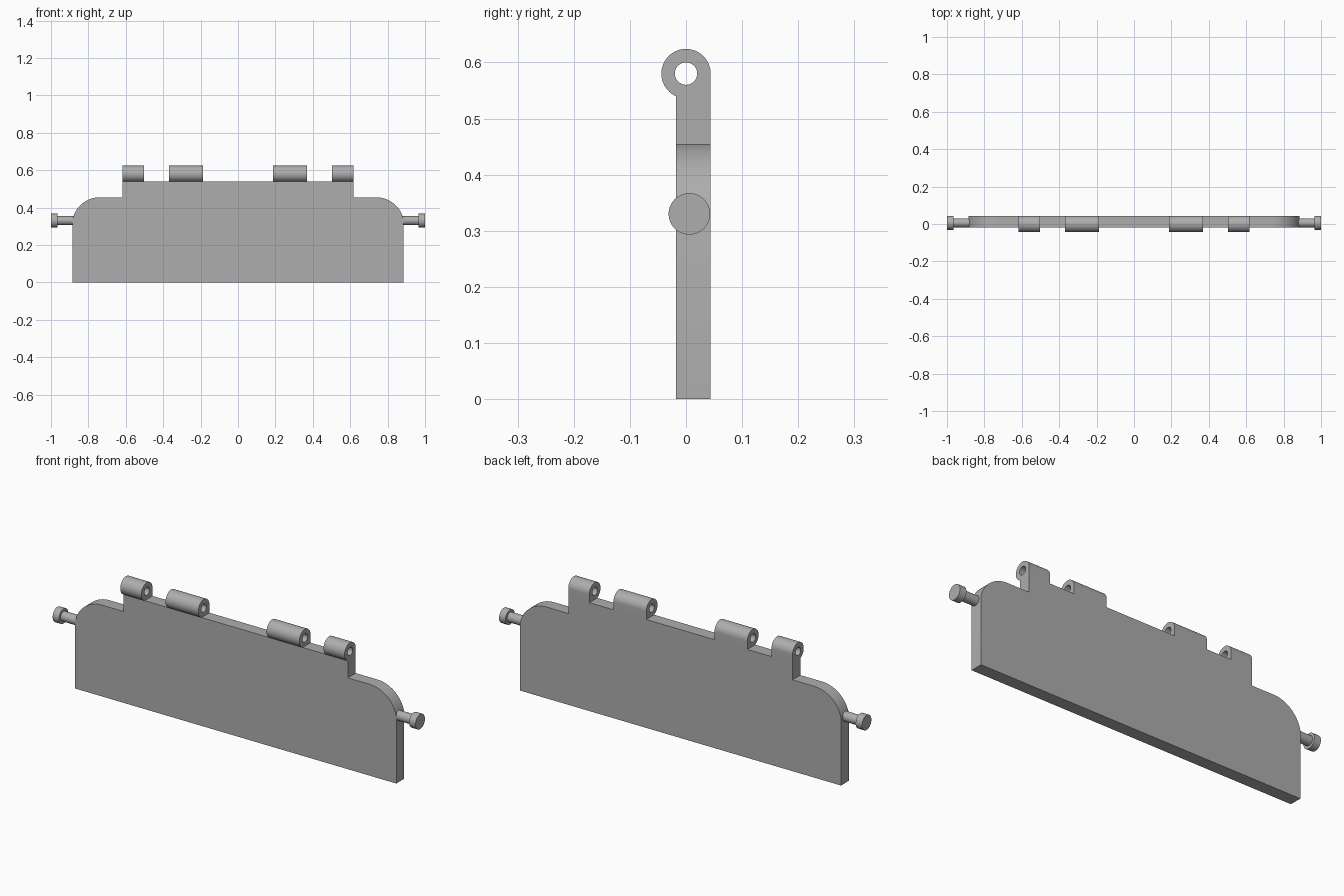
import bpy, bmesh
from math import cos, sin, asin, acos, pi
from mathutils import Matrix

cube = bpy.data.objects.get("Cube")
if cube:
    bpy.data.objects.remove(cube)

GREY = (0.42, 0.42, 0.42, 1)
metal = bpy.data.materials.new("plain_grey")
metal.use_nodes = True
metal.diffuse_color = GREY
metal.node_tree.nodes["Principled BSDF"].inputs["Base Color"].default_value = GREY

FRONT, BACK = -0.018, 0.044          # plate faces along y
TOP, HINGE_Z, HINGE_R, HOLE_R = 0.54, 0.58, 0.044, 0.02


def finish(name, mesh):
    obj = bpy.data.objects.new(name, mesh)
    bpy.context.collection.objects.link(obj)
    mesh.materials.clear()
    mesh.materials.append(metal)
    bpy.ops.object.select_all(action='DESELECT')
    obj.select_set(True)
    bpy.context.view_layer.objects.active = obj
    bpy.ops.object.shade_smooth_by_angle(angle=pi / 6)
    return obj


def arc(cx, cy, r, start, end, steps):
    angles = [start + (end - start) * i / steps for i in range(steps + 1)]
    return [(cx + r * cos(a), cy + r * sin(a)) for a in angles]


def extrude(name, outlines, thickness, matrix):
    """Solid from closed outlines; inner outlines become holes."""
    curve = bpy.data.curves.new(name + "_outline", 'CURVE')
    curve.dimensions = '2D'
    curve.fill_mode = 'BOTH'
    curve.extrude = thickness / 2
    for points in outlines:
        spline = curve.splines.new('POLY')
        spline.points.add(len(points) - 1)
        for p, (u, v) in zip(spline.points, points):
            p.co = (u, v, 0, 1)
        spline.use_cyclic_u = True
    temp = bpy.data.objects.new(name + "_outline", curve)
    bpy.context.collection.objects.link(temp)
    graph = bpy.context.evaluated_depsgraph_get()
    mesh = bpy.data.meshes.new_from_object(temp.evaluated_get(graph))
    bpy.data.objects.remove(temp)
    bm = bmesh.new()
    bm.from_mesh(mesh)
    bmesh.ops.remove_doubles(bm, verts=bm.verts, dist=1e-5)
    bm.transform(matrix)
    bmesh.ops.recalc_face_normals(bm, faces=bm.faces)
    bm.to_mesh(mesh)
    bm.free()
    return finish(name, mesh)


def rod(name, x0, x1, radius):
    bm = bmesh.new()
    place = Matrix.Translation(((x0 + x1) / 2, 0.006, 0.33)) @ Matrix.Rotation(pi / 2, 4, 'Y')
    bmesh.ops.create_cone(bm, cap_ends=True, segments=48, radius1=radius,
                          radius2=radius, depth=abs(x1 - x0), matrix=place)
    mesh = bpy.data.meshes.new(name)
    bm.to_mesh(mesh)
    bm.free()
    finish(name, mesh)


# Plate: stepped top with rounded shoulders
SHOULDER_X, SHOULDER_R, EDGE_X = 0.738, 0.15, 0.885
corner = acos((EDGE_X - SHOULDER_X) / SHOULDER_R)
half = [(EDGE_X, 0)] + arc(SHOULDER_X, 0.305, SHOULDER_R, corner, pi / 2, 20)
half += [(0.618, 0.455), (0.618, TOP)]
outline = half + [(-x, z) for x, z in reversed(half)]
upright = Matrix.Translation((0, (FRONT + BACK) / 2, 0)) @ Matrix.Rotation(pi / 2, 4, 'X')
extrude("flap_plate", [outline], BACK - FRONT, upright)

# Hinge knuckles: round barrel, flush with the back of the plate, bored through
lower = pi + acos(-FRONT / HINGE_R)
barrel = [(BACK, TOP)] + arc(0, HINGE_Z, HINGE_R, 0, lower, 40) + [(FRONT, TOP)]
bore = arc(0, HINGE_Z, HOLE_R, 0, 2 * pi, 32)[:-1]
sideways = Matrix(((0, 0, 1, 0), (1, 0, 0, 0), (0, 1, 0, 0), (0, 0, 0, 1)))
for side, s in (("left", 1), ("right", -1)):
    for part, a, b in (("outer", 0.502, 0.618), ("inner", 0.188, 0.369)):
        shift = Matrix.Translation((s * (a + b) / 2, 0, 0))
        extrude(f"{side}_{part}_knuckle", [barrel, bore], b - a, shift @ sideways)

    # Side pivot pins with wider heads
    rod(f"{side}_pin", s * 0.865, s * 0.965, 0.024)
    rod(f"{side}_pin_head", s * 0.965, s, 0.037)
